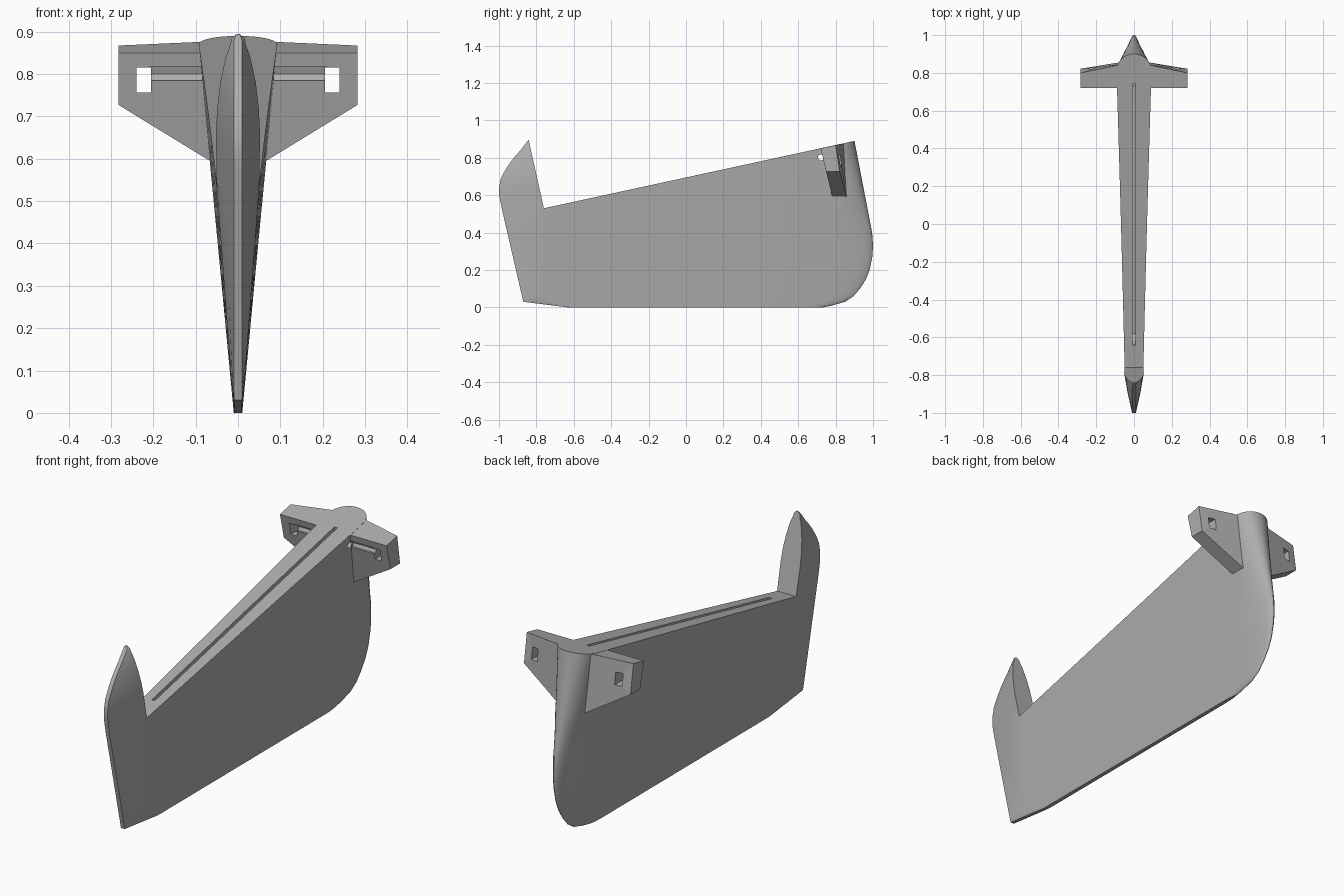
import bpy, bmesh, math

if "Cube" in bpy.data.objects:
    bpy.data.objects.remove(bpy.data.objects["Cube"])

grey = bpy.data.materials.new("plain grey")
grey.use_nodes = True
grey.diffuse_color = (0.42, 0.42, 0.42, 1)
grey.node_tree.nodes["Principled BSDF"].inputs["Base Color"].default_value = (0.42, 0.42, 0.42, 1)


def make(name, verts, faces):
    bm = bmesh.new()
    vs = [bm.verts.new(v) for v in verts]
    for f in faces:
        bm.faces.new([vs[i] for i in f])
    bmesh.ops.recalc_face_normals(bm, faces=bm.faces)
    mesh = bpy.data.meshes.new(name)
    bm.to_mesh(mesh)
    bm.free()
    mesh.materials.append(grey)
    ob = bpy.data.objects.new(name, mesh)
    bpy.context.collection.objects.link(ob)
    return ob


def loft(name, rings):
    """Skin a stack of equal closed rings and cap both ends."""
    n = len(rings[0])
    faces = [list(range(n)), [i + n * (len(rings) - 1) for i in range(n)]]
    for k in range(len(rings) - 1):
        for i in range(n):
            j = (i + 1) % n
            faces.append([k * n + i, k * n + j, (k + 1) * n + j, (k + 1) * n + i])
    return make(name, [v for r in rings for v in r], faces)


def prism(name, x0, x1, profile):
    return loft(name, [[(x, y, z) for y, z in profile] for x in (x0, x1)])


def cut(targets, cutter):
    for ob in targets:
        mod = ob.modifiers.new("cut", "BOOLEAN")
        mod.operation = "DIFFERENCE"
        mod.solver = "EXACT"
        mod.object = cutter
        bpy.context.view_layer.objects.active = ob
        bpy.ops.object.modifier_apply(modifier="cut")
    bpy.data.objects.remove(cutter)


def lerp(table, z):
    for (a, p), (b, q) in zip(table, table[1:]):
        if z <= b:
            return p + (q - p) * (z - a) / (b - a)
    return table[-1][1]


# Outline tables: height against front edge, back edge, stern rounding, fin width
FRONT = [(0, -.63), (.03, -.87), (.55, -.99), (.6, -.999), (.64, -1), (.69, -.99),
         (.73, -.97), (.79, -.93), (.84, -.885), (.895, -.843)]
BACK = [(0, .73), (.01, .78), (.03, .85), (.06, .895), (.1, .93), (.15, .962), (.2, .982),
        (.27, .996), (.33, 1), (.4, .995), (.895, .9)]
ROUND = [(0, .1), (.1, .18), (.36, .24), (.6, .13), (.895, .095)]
FIN = [(0, .01), (.53, .05), (.66, .052), (.72, .049), (.78, .042), (.84, .029),
       (.87, .018), (.895, .004)]


def hull_width(y, z):
    return .01 + z * (.075 + .019 * (y + .76) / 1.48)


# Hull: horizontal sections stacked upwards
levels = [0, .01, .03, .06, .1, .15, .2, .27, .33, .4, .47, .53, .57, .6, .64, .66, .69,
          .72, .75, .78, .81, .84, .855, .87, .883, .895]
rings = []
for z in levels:
    front, back = lerp(FRONT, z), lerp(BACK, z)
    fin = lerp(FIN, z)
    shoulder = max(front + .02, -.78 if z < .53 else -.76 - .222 * (z - .53))
    if z > .88:
        shoulder = front + .003
    start = max(shoulder + .02, -.72)
    centre = back - lerp(ROUND, z)
    tip = min(.01, fin * .8)
    side = [(tip, front), (tip + (fin - tip) * .58, (front + shoulder) / 2), (fin, shoulder)]
    for i in range(5):
        y = start + (centre - start) * i / 4
        side.append((hull_width(y, z), y))
    w = hull_width(centre, z)
    for i in range(1, 10):
        a = math.pi / 2 * i / 10
        side.append((w * math.cos(a), centre + (back - centre) * math.sin(a)))
    ring = side + [(0, back)] + [(-x, y) for x, y in reversed(side)]
    rings.append([(x, y, z) for x, y in ring])
hull = loft("hull", rings)

# Sloping deck behind the upright front fin
cut([hull], prism("deck_cutter", -.4, .4, [(-.76, .53), (1.2, .955), (1.2, 1.3), (-.931, 1.3)]))
# Long narrow deck slot
cut([hull], prism("slot_cutter", -.008, .008, [(-.64, .54), (-.58, .51), (.74, .79), (.74, 1), (-.64, 1)]))

# Side arms at the stern
arms = []
for name, s in (("left_arm", 1), ("right_arm", -1)):
    sections = []
    for x, low, back_top, back_low in ((.05, .585, .848, .86), (.282, .727, .8, .822)):
        front_low = .72 + .24 * (.85 - low)
        sections.append([(s * x, .72, .85), (s * x, back_top, .85 + .217 * (back_top - .72)),
                         (s * x, back_low, low), (s * x, front_low, low)])
    arm = loft(name, sections)
    arms.append(arm)
    # Window through the arm and a channel leading to it
    lo, hi = sorted((s * .205, s * .24))
    cut([arm], prism("window_cutter", lo, hi, [(.6, .757), (.95, .757), (.95, .815), (.6, .815)]))
    lo, hi = sorted((s * .085, s * .21))
    cut([arm], prism("channel_cutter", lo, hi, [(.6, .785), (.745, .785), (.752, .8), (.745, .818), (.6, .818)]))

# Cross bore through the hull
circle = [(.722 + .016 * math.cos(i * math.pi / 8), .802 + .016 * math.sin(i * math.pi / 8))
          for i in range(16)]
cut([hull] + arms, prism("bore_cutter", -.2, .2, circle))

# Smooth the curved skin, keep edges crisp
bpy.ops.object.select_all(action="DESELECT")
hull.select_set(True)
bpy.context.view_layer.objects.active = hull
bpy.ops.object.shade_smooth_by_angle(angle=math.radians(28))
